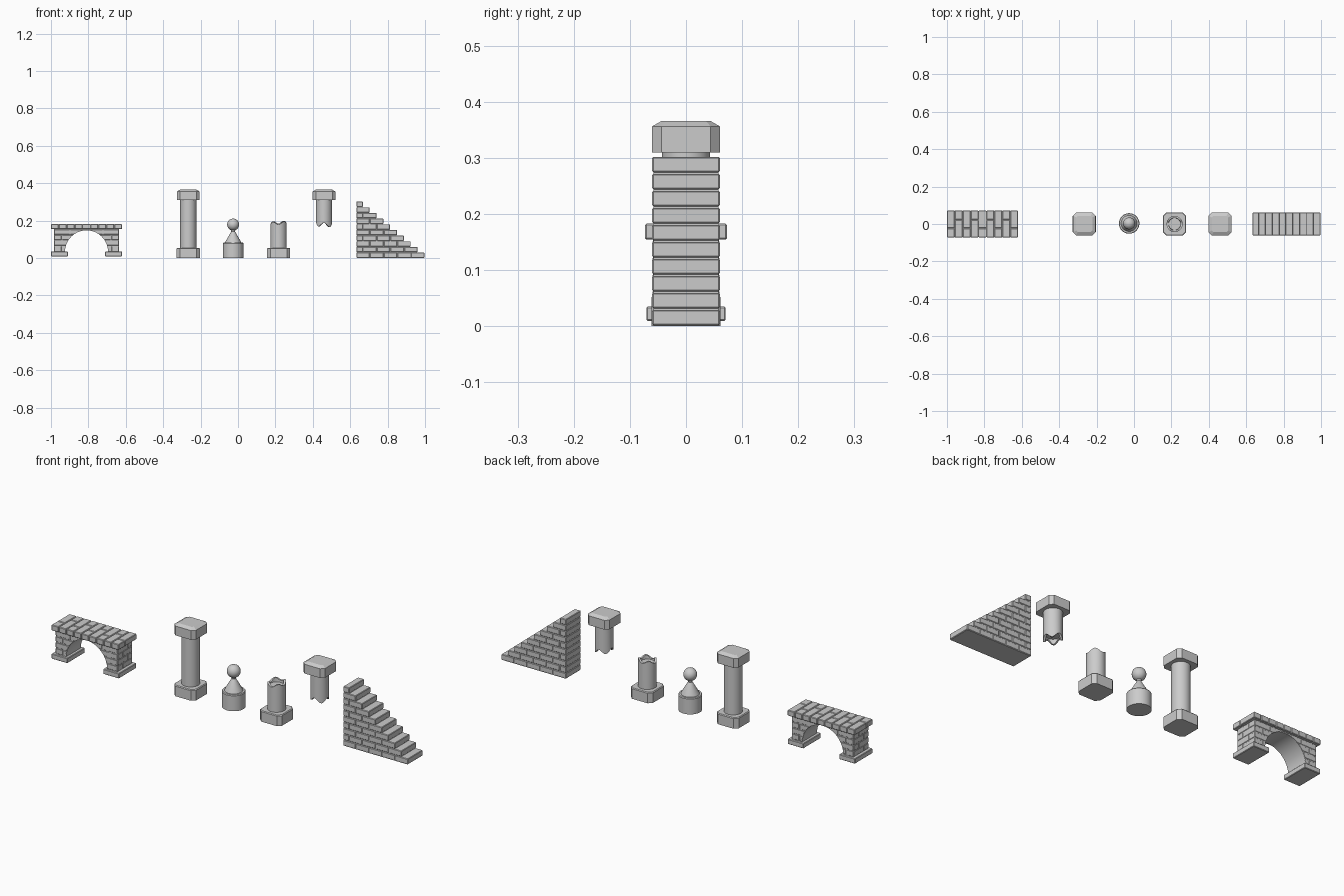
import bpy, bmesh, math
from math import cos, sin, pi

if "Cube" in bpy.data.objects:
    bpy.data.objects.remove(bpy.data.objects["Cube"])


def finish(bm, name, smooth=False):
    bmesh.ops.recalc_face_normals(bm, faces=bm.faces)
    me = bpy.data.meshes.new(name)
    bm.to_mesh(me)
    bm.free()
    ob = bpy.data.objects.new(name, me)
    bpy.context.collection.objects.link(ob)
    if smooth:
        bpy.ops.object.select_all(action='DESELECT')
        ob.select_set(True)
        bpy.context.view_layer.objects.active = ob
        bpy.ops.object.shade_smooth_by_angle(angle=math.radians(35))
    return ob


def loft(name, rings, smooth=False):
    """Skin a stack of equal-sized point rings and cap both ends."""
    bm = bmesh.new()
    vs = [[bm.verts.new(p) for p in r] for r in rings]
    n = len(vs[0])
    for a, b in zip(vs, vs[1:]):
        for i in range(n):
            bm.faces.new((a[i], a[(i + 1) % n], b[(i + 1) % n], b[i]))
    bm.faces.new(vs[0])
    bm.faces.new(vs[-1])
    return finish(bm, name, smooth)


def circle(cx, r, z, cy=0, n=32):
    zf = z if callable(z) else (lambda a: z)
    return [(cx + r * cos(2 * pi * i / n), cy + r * sin(2 * pi * i / n), zf(2 * pi * i / n))
            for i in range(n)]


def octagon(cx, h, f, z):
    pts = [(h, -f), (h, f), (f, h), (-f, h), (-h, f), (-h, -f), (-f, -h), (f, -h)]
    return [(cx + x, y, z) for x, y in pts]


def masonry(name, boxes, gap=0.0012, bevel=0.0025):
    """One mesh of bevelled bricks from (x0, x1, y0, y1, z0, z1) boxes."""
    bm = bmesh.new()
    for x0, x1, y0, y1, z0, z1 in boxes:
        vs = bmesh.ops.create_cube(bm, size=1)['verts']
        for v in vs:
            v.co.x = (x0 + x1) / 2 + v.co.x * (x1 - x0 - 2 * gap)
            v.co.y = (y0 + y1) / 2 + v.co.y * (y1 - y0 - 2 * gap)
            v.co.z = (z0 + z1) / 2 + v.co.z * (z1 - z0 - 2 * gap)
    bmesh.ops.bevel(bm, geom=bm.edges[:], offset=bevel, segments=1, affect='EDGES')
    return finish(bm, name)


def prism(name, outline, hy):
    """Extrude an xz outline along y."""
    return loft(name, [[(x, -hy, z) for x, z in outline], [(x, hy, z) for x, z in outline]], True)


# Pillar parts
def plinth(name, cx):
    loft(name, [octagon(cx, 0.0615, 0.044, 0), octagon(cx, 0.0615, 0.044, 0.051),
                octagon(cx, 0.058, 0.042, 0.055)])


def capital(name, cx):
    loft(name, [octagon(cx, 0.0605, 0.044, 0.309), octagon(cx, 0.0605, 0.044, 0.356),
                octagon(cx, 0.043, 0.035, 0.366)])


R = 0.043
X1, X2, X3 = -0.266, 0.217, 0.460

# Whole pillar
plinth("pillar_base", X1)
loft("pillar_shaft", [circle(X1, R, 0.05), circle(X1, R, 0.315)], True)
capital("pillar_capital", X1)

# Broken lower pillar with jagged rim
plinth("broken_base", X2)
rim = lambda a: 0.189 - 0.007 * cos(4 * a) + 0.003 * sin(a + 0.6)
loft("broken_base_shaft", [circle(X2, R, 0.05), circle(X2, R, rim),
                           circle(X2, 0.033, rim), circle(X2, 0.032, 0.175)], True)

# Broken upper pillar with jagged underside
capital("broken_capital", X3)
rim = lambda a: 0.178 + 0.011 * cos(4 * a) - 0.003 * cos(a)
loft("broken_capital_shaft", [circle(X3, R, 0.315), circle(X3, R, rim),
                              circle(X3, 0.033, rim), circle(X3, 0.032, 0.194)], True)

# Finial: drum, cone and ball
FX, FY = -0.026, 0.003
drum = [(0.055, 0), (0.055, 0.078), (0.052, 0.082), (0.043, 0.082), (0.041, 0.088),
        (0.013, 0.137), (0.010, 0.142), (0.012, 0.152)]
loft("finial_body", [circle(FX, r, z, FY) for r, z in drum], True)
bm = bmesh.new()
bmesh.ops.create_uvsphere(bm, u_segments=32, v_segments=16, radius=0.032)
bmesh.ops.translate(bm, verts=bm.verts, vec=(FX, FY, 0.179))
finish(bm, "finial_ball", True)

# Stairs: running-bond courses, each one tread shorter than the last
SX0, SX1, N, H = 0.632, 0.998, 10, 0.0303
T = (SX1 - SX0) / N
boxes = []
for i in range(N):
    x = SX1 - T * i
    while x > SX0 + 1e-4:
        nx = max(x - 2 * T, SX0)
        boxes.append((nx, x, -0.0615, 0.0615, i * H, (i + 1) * H))
        x = nx
masonry("stair_bricks", boxes)
e = 0.004
outline = [(SX0 + e, 0)]
for i in range(N):
    x = SX1 - T * i - e
    outline += [(x, max(0, i * H - e)), (x, (i + 1) * H - e)]
outline.append((SX0 + e, N * H - e))
prism("stair_core", outline, 0.058)

# Arch bridge
AX, HW, AR, AZ = -0.81, 0.176, 0.115, 0.033
CH = 0.0298
boxes = []
for i in range(4):
    z = 0.035 + i * CH
    cuts = [-HW, -0.088, 0, 0.088, HW] if i % 2 else [-HW, -0.132, -0.044, 0.044, 0.132, HW]
    split = 0.02 if i % 2 else -0.02
    for a, b in zip(cuts, cuts[1:]):
        for y0, y1 in ((-0.061, split), (split, 0.061)):
            boxes.append((AX + a, AX + b, y0, y1, z, z + CH))
arch = masonry("arch_bricks", boxes)
cutter = prism("arch_cutter", [(AX + (AR + 0.001) * cos(2 * pi * k / 64),
                                AZ + (AR + 0.001) * sin(2 * pi * k / 64)) for k in range(64)], 0.1)
m = arch.modifiers.new("opening", 'BOOLEAN')
m.operation, m.solver, m.object = 'DIFFERENCE', 'EXACT', cutter
bpy.ops.object.select_all(action='DESELECT')
arch.select_set(True)
bpy.context.view_layer.objects.active = arch
bpy.ops.object.modifier_apply(modifier="opening")
bpy.data.objects.remove(cutter)

# Mortar core with the smooth vault
w = HW - 0.003
outline = [(AX + AR * cos(pi * k / 32), AZ + AR * sin(pi * k / 32)) for k in range(33)]
outline += [(AX - w, AZ), (AX - w, 0.160), (AX + w, 0.160), (AX + w, AZ)]
prism("arch_core", outline, 0.0585)

# Arch feet and paved deck
masonry("arch_feet", [(AX + s * 0.145 - 0.046, AX + s * 0.145 + 0.046, -0.072, 0.072, 0.008, 0.036)
                      for s in (-1, 1)])
C = 0.38 / 9
boxes = []
for i in range(9):
    x, split = -1 + C * i, (0.022 if i % 2 else -0.022)
    boxes += [(x, x + C, -0.074, split, 0.153, 0.184), (x, x + C, split, 0.074, 0.153, 0.184)]
masonry("deck_bricks", boxes)
masonry("deck_core", [(-0.997, -0.623, -0.071, 0.071, 0.156, 0.181)], bevel=0.001)
